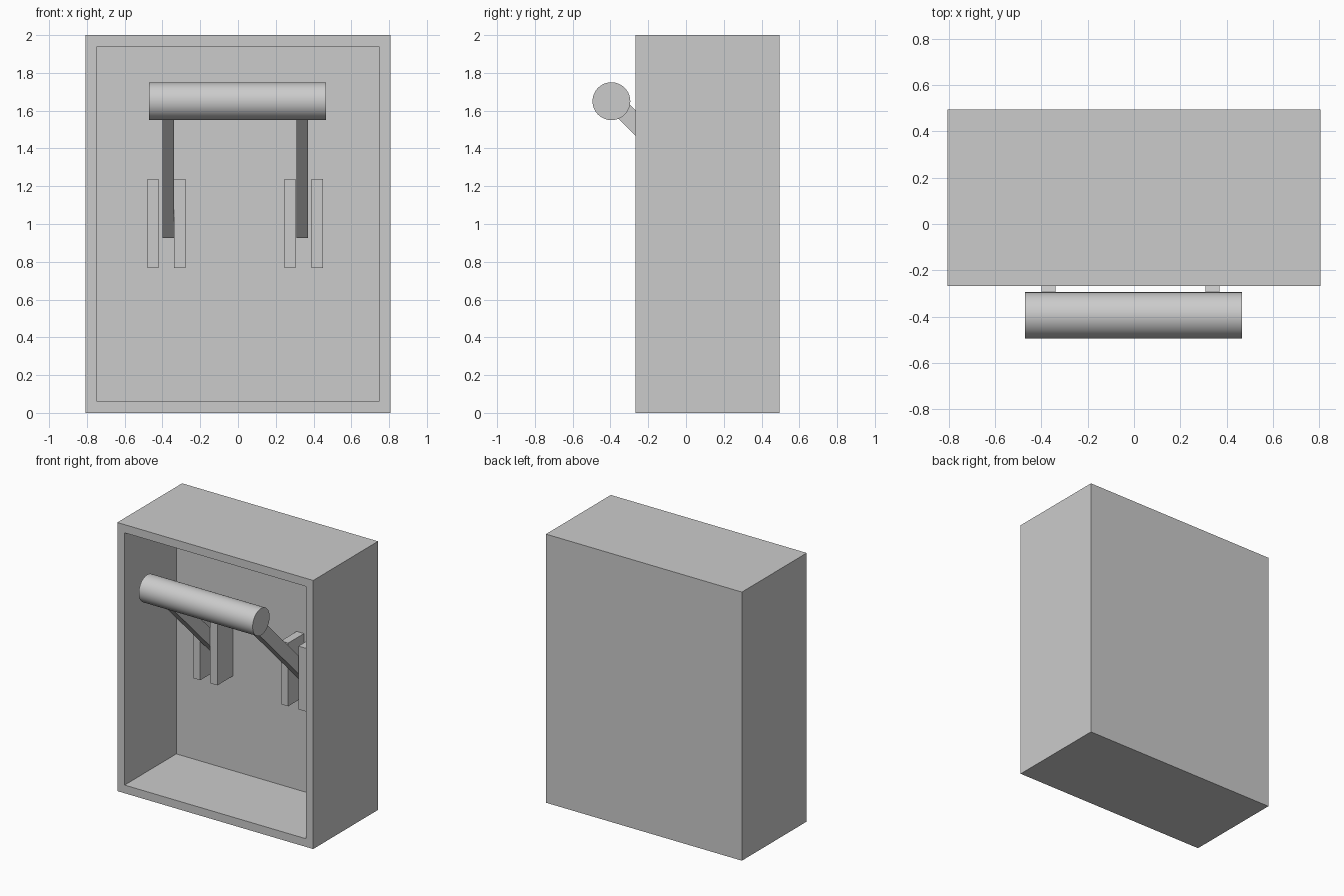
import bpy, bmesh, math
from mathutils import Vector

if "Cube" in bpy.data.objects:
    bpy.data.objects.remove(bpy.data.objects["Cube"])


def box(name, x, y, z):
    """Box from (min, max) ranges on each axis."""
    bpy.ops.mesh.primitive_cube_add(size=1, location=[sum(r) / 2 for r in (x, y, z)])
    ob = bpy.context.object
    ob.name = name
    ob.scale = [r[1] - r[0] for r in (x, y, z)]
    bpy.ops.object.transform_apply(location=False, rotation=False, scale=True)
    return ob


# Case: solid box whose front face is inset and pushed back into a recess
case = box("case", (-0.807, 0.807), (-0.268, 0.495), (0, 2))
bm = bmesh.new()
bm.from_mesh(case.data)
front = min(bm.faces, key=lambda f: f.calc_center_median().y)
bmesh.ops.inset_region(bm, faces=[front], thickness=0.086)
recess = bmesh.ops.extrude_face_region(bm, geom=[front])
verts = [g for g in recess["geom"] if isinstance(g, bmesh.types.BMVert)]
bmesh.ops.translate(bm, verts=verts, vec=(0, 0.608, 0))
if front.is_valid:
    bmesh.ops.delete(bm, geom=[front], context='FACES_ONLY')
bmesh.ops.recalc_face_normals(bm, faces=bm.faces)
bm.to_mesh(case.data)
bm.free()

# Bracket plates: a pair on the back wall around each arm
for i, x in enumerate((-0.48, -0.338, 0.245, 0.39)):
    box(f"bracket_plate_{i + 1}", (x, x + 0.06), (0.155, 0.342), (0.767, 1.238))

# Arms: slanted bars from the brackets up into the handle
low, high = Vector((0, 0.308, 0.959)), Vector((0, -0.38, 1.647))
length, mid = (high - low).length, (low + high) / 2
for side, x in (("left", -0.37), ("right", 0.34)):
    arm = box(f"arm_{side}", (-0.03, 0.03), (-0.0475, 0.0475), (-length / 2, length / 2))
    arm.location = (x, mid.y, mid.z)
    arm.rotation_euler.x = math.radians(45)

# Handle: round horizontal bar
bpy.ops.mesh.primitive_cylinder_add(vertices=64, radius=0.1, depth=0.938,
                                    location=(-0.002, -0.395, 1.65),
                                    rotation=(0, math.pi / 2, 0))
bpy.context.object.name = "handle_bar"
bpy.ops.object.shade_smooth_by_angle(angle=math.radians(30))
